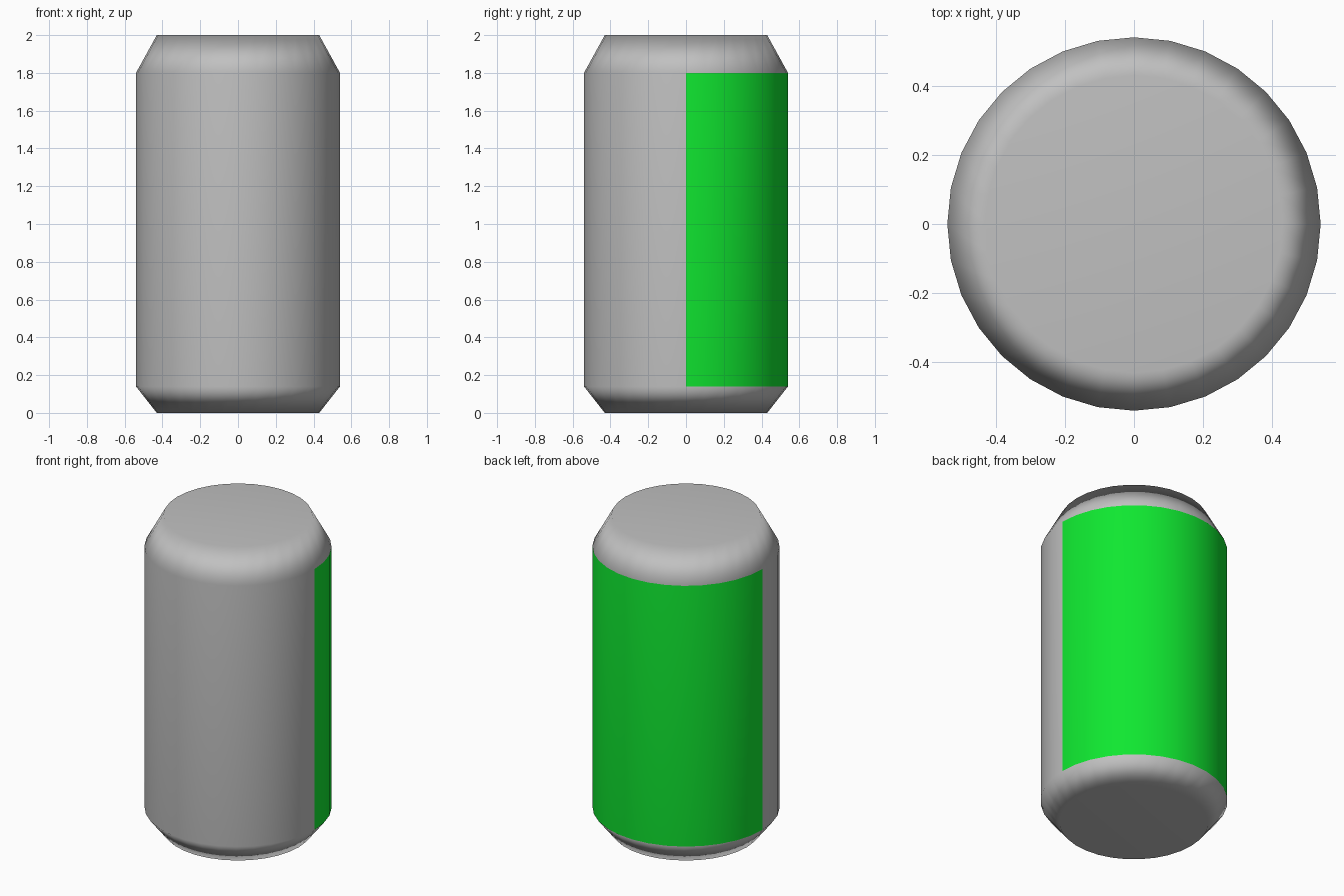
import bpy, bmesh, math

if "Cube" in bpy.data.objects:
    bpy.data.objects.remove(bpy.data.objects["Cube"])

SIDES = 32
# (radius, height) from base to lid
PROFILE = [(0.43, 0.0), (0.54, 0.14), (0.54, 1.80), (0.43, 2.0)]


def material(name, rgb):
    m = bpy.data.materials.new(name)
    m.diffuse_color = (*rgb, 1.0)
    m.use_nodes = True
    m.node_tree.nodes["Principled BSDF"].inputs["Base Color"].default_value = m.diffuse_color
    return m


# Can body: stacked rings joined by quads, closed with flat caps
bm = bmesh.new()
rings = []
for r, z in PROFILE:
    rings.append([bm.verts.new((r * math.cos(2 * math.pi * i / SIDES),
                                r * math.sin(2 * math.pi * i / SIDES), z))
                  for i in range(SIDES)])
for lo, hi in zip(rings, rings[1:]):
    for i in range(SIDES):
        j = (i + 1) % SIDES
        bm.faces.new((lo[i], lo[j], hi[j], hi[i]))
bm.faces.new(rings[0][::-1])
bm.faces.new(rings[-1])

# Label: rear half of the straight wall is green
for f in bm.faces:
    f.smooth = True
    c = f.calc_center_median()
    if abs(f.normal.z) < 0.1 and 0.2 < c.z < 1.7 and c.y > 0:
        f.material_index = 1
bm.normal_update()

mesh = bpy.data.meshes.new("can")
bm.to_mesh(mesh)
bm.free()
mesh.materials.append(material("grey metal", (0.53, 0.53, 0.53)))
mesh.materials.append(material("green label", (0.005, 0.80, 0.03)))
can = bpy.data.objects.new("can", mesh)
bpy.context.collection.objects.link(can)

# Caps read flat while the shoulders blend into the wall
wn = can.modifiers.new("weighted normals", 'WEIGHTED_NORMAL')
wn.mode = 'FACE_AREA'
wn.keep_sharp = False
